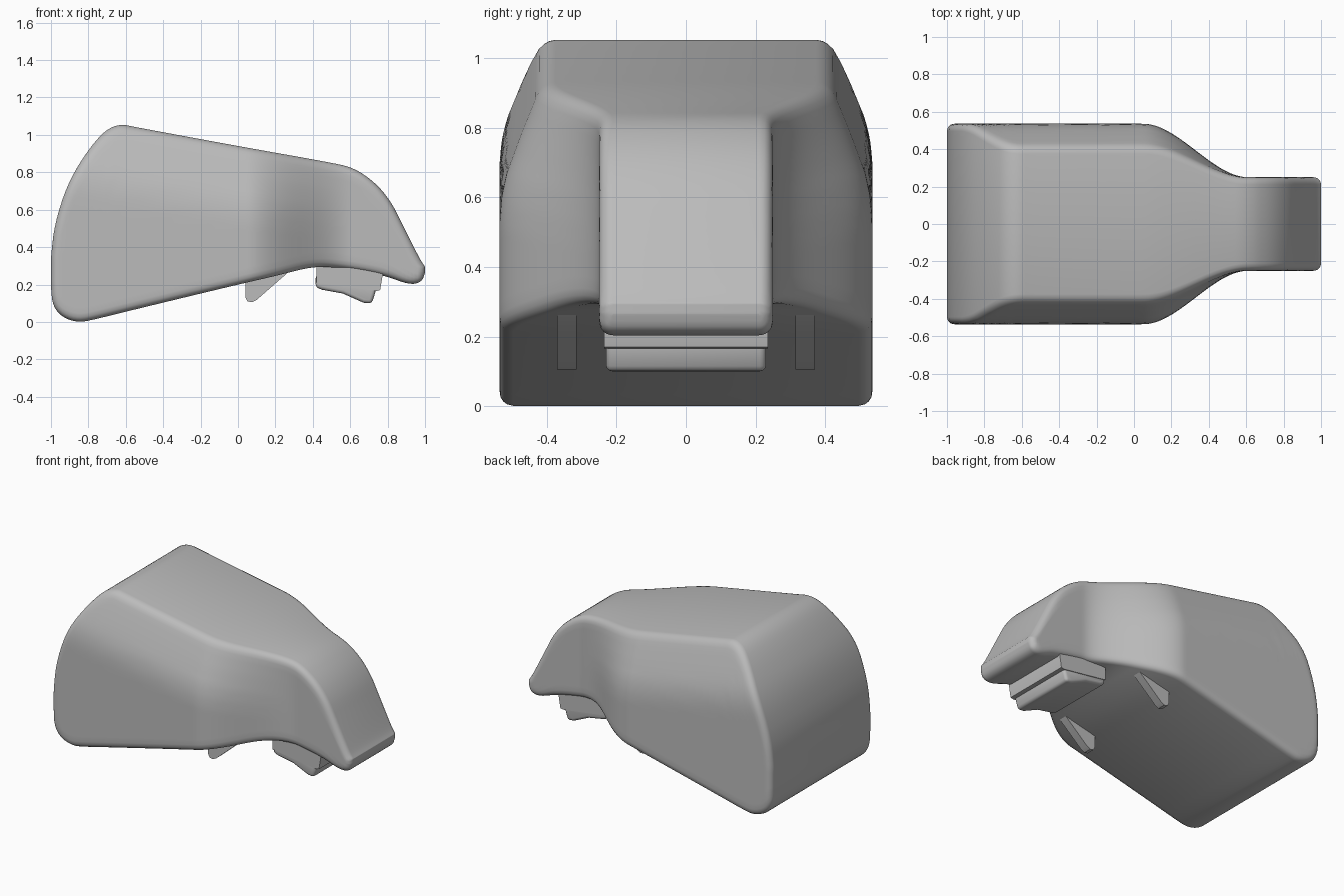
import bpy, bmesh, math
from mathutils import Vector

if "Cube" in bpy.data.objects:
    bpy.data.objects.remove(bpy.data.objects["Cube"], do_unlink=True)

grey = bpy.data.materials.new("plain grey")
grey.use_nodes = True
grey.diffuse_color = (0.5, 0.5, 0.5, 1)
grey.node_tree.nodes["Principled BSDF"].inputs["Base Color"].default_value = (0.5, 0.5, 0.5, 1)


def finish(name, bm, bevel=0.0):
    """Turn a bmesh into a smooth shaded object."""
    bmesh.ops.recalc_face_normals(bm, faces=bm.faces)
    mesh = bpy.data.meshes.new(name)
    bm.to_mesh(mesh)
    bm.free()
    mesh.materials.append(grey)
    obj = bpy.data.objects.new(name, mesh)
    bpy.context.collection.objects.link(obj)
    bpy.ops.object.select_all(action="DESELECT")
    obj.select_set(True)
    bpy.context.view_layer.objects.active = obj
    if bevel:
        mod = obj.modifiers.new("soft edges", "BEVEL")
        mod.width, mod.segments = bevel, 3
        bpy.ops.object.modifier_apply(modifier=mod.name)
    bpy.ops.object.shade_smooth_by_angle(angle=math.radians(35))
    return obj


def soften(points, rounds=2):
    """Corner cutting that keeps both end points."""
    for _ in range(rounds):
        cut = [points[0]]
        for a, b in zip(points, points[1:]):
            cut += [a.lerp(b, 0.25), a.lerp(b, 0.75)]
        points = cut + [points[-1]]
    return points


def sample(points, x):
    for a, b in zip(points, points[1:]):
        if x <= b[0]:
            t = (x - a[0]) / max(b[0] - a[0], 1e-6)
            return a[1] + (b[1] - a[1]) * max(t, 0)
    return points[-1][1]


def edge_distance(p, outline):
    best = 9.0
    for a, b in zip(outline, outline[1:]):
        d = b - a
        t = max(0, min(1, (p - a).dot(d) / max(d.length_squared, 1e-9)))
        best = min(best, (p - a - d * t).length)
    return best


# Side profile of the shell
upper = soften([Vector(p) for p in (
    (-1, .34), (-.985, .5), (-.93, .69), (-.85, .85), (-.73, 1.01), (-.64, 1.06),
    (-.54, 1.04), (0, .94), (.48, .855), (.62, .825), (.74, .74), (.82, .64),
    (.87, .54), (.975, .33), (1, .295))])
lower = soften([Vector(p) for p in (
    (-1, .2), (-.995, .1), (-.95, .03), (-.86, -.004), (-.78, .01), (-.6, .055),
    (0, .2), (.22, .25), (.4, .297), (.55, .29), (.78, .25), (.92, .197),
    (.985, .215), (1, .265))])
outline = upper + lower[::-1] + [upper[0]]

# Half width against depth below the roof line
taper = [(0, .415), (.045, .432), (.15, .475), (.26, .515), (.33, .53), (.4, .536), (2, .536)]
NARROW, ROUND = 0.25, 0.04


def half_width(x, z):
    wide = sample(taper, max(0, 0.94 - 0.18 * x - z))
    t = max(0, min(1, (x - 0.05) / 0.56))
    w = NARROW + (wide - NARROW) * (1 - t * t * (3 - 2 * t))
    gap = edge_distance(Vector((x, z)), outline)
    inner = max(0, ROUND - gap)
    return w - ROUND + math.sqrt(ROUND ** 2 - inner ** 2)


# Shell: cross-sections joined along its length
stations = sorted([i / 50 - 1 for i in range(101)]
                  + [s * (1 - d) for s in (-1, 1) for d in (.002, .006, .012, .03)])
offsets = [0, .004, .012, .025, .045, .08, .13]
bm = bmesh.new()
rings = []
for x in stations:
    low, high = sample(lower, x), sample(upper, x)
    height = high - low
    k = min(1, height / 0.45)
    start = offsets[-1] * k
    zs = [low + o * k for o in offsets]
    zs += [low + start + (height - 2 * start) * i / 14 for i in range(1, 14)]
    zs += [high - o * k for o in reversed(offsets)]
    ring = [(z, half_width(x, z)) for z in zs]
    rings.append([bm.verts.new((x, y, z)) for z, y in ring]
                 + [bm.verts.new((x, -y, z)) for z, y in reversed(ring)])
n = len(rings[0])
for a, b in zip(rings, rings[1:]):
    for i in range(n):
        j = (i + 1) % n
        bm.faces.new((a[i], a[j], b[j], b[i]))
for ring in (rings[0], rings[-1]):
    for i in range(n // 2 - 1):
        bm.faces.new((ring[i], ring[i + 1], ring[n - 2 - i], ring[n - 1 - i]))
finish("shell", bm)


def slab(name, profile, y0, y1, bevel=0.0):
    """Side profile extruded across the width."""
    bm = bmesh.new()
    face = bm.faces.new([bm.verts.new((x, y0, z)) for x, z in profile])
    out = bmesh.ops.extrude_face_region(bm, geom=[face])
    moved = [v for v in out["geom"] if isinstance(v, bmesh.types.BMVert)]
    bmesh.ops.translate(bm, verts=moved, vec=(0, y1 - y0, 0))
    return finish(name, bm, bevel)


# Foot under the nose
slab("foot_neck", [(.42, .32), (.42, .21), (.56, .19), (.74, .165), (.76, .17), (.775, .26), (.76, .32)],
     -.235, .235)
slab("foot_pad", [(.415, .25), (.415, .185), (.45, .172), (.56, .152), (.67, .103),
                  (.715, .098), (.735, .16), (.735, .2), (.6, .25)], -.23, .23, .018)

# Pair of fins under the wide part
fin = [(.04, .25), (.04, .13), (.05, .11), (.075, .105), (.1, .118), (.28, .275), (.2, .3)]
for side, name in ((1, "left_fin"), (-1, "right_fin")):
    slab(name, fin, side * .315, side * .37)
